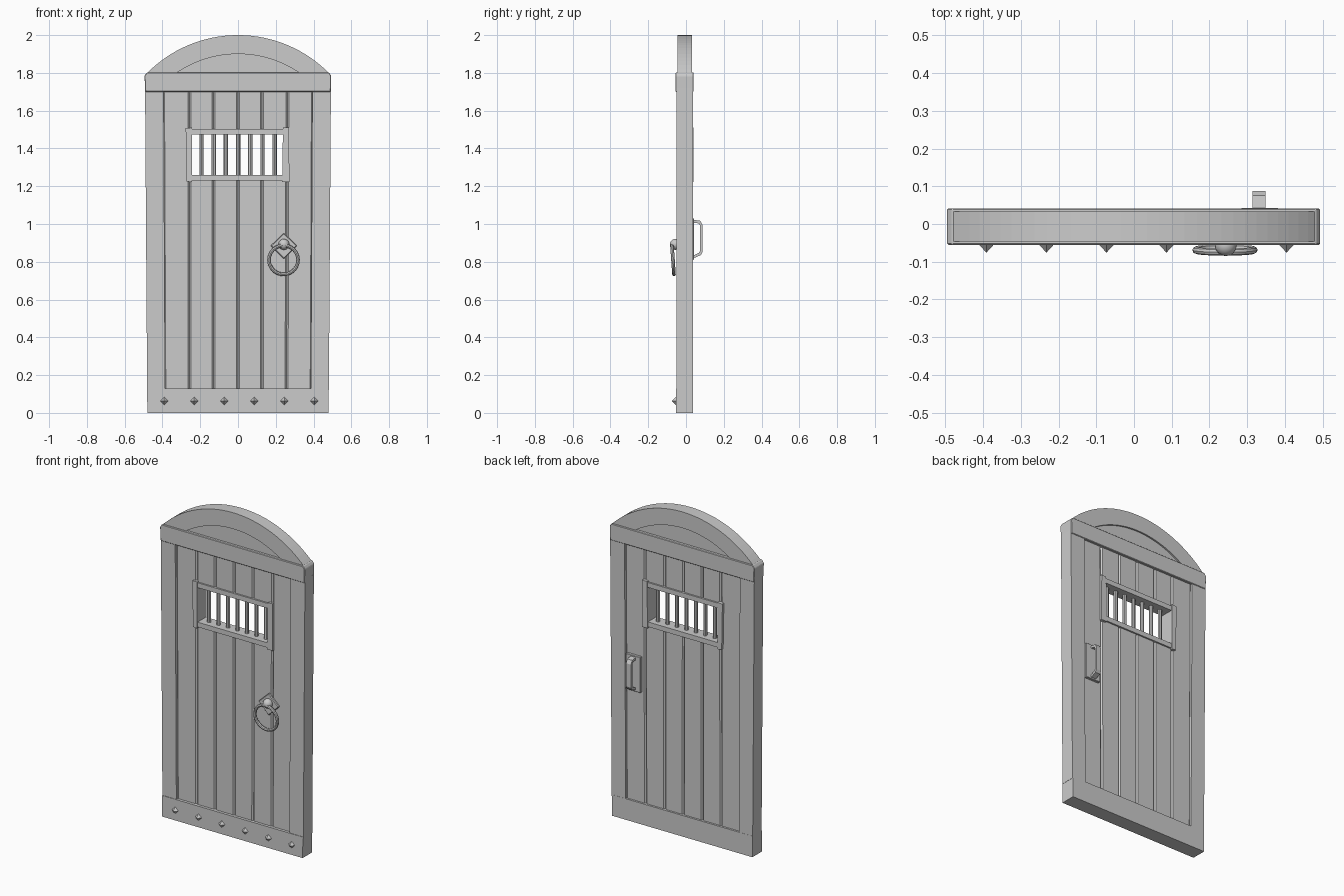
import bpy, bmesh, math
from mathutils import Matrix

if "Cube" in bpy.data.objects:
    bpy.data.objects.remove(bpy.data.objects["Cube"])


def finish(name, bm, smooth=False, bevel=0):
    bmesh.ops.recalc_face_normals(bm, faces=bm.faces)
    me = bpy.data.meshes.new(name)
    bm.to_mesh(me)
    bm.free()
    ob = bpy.data.objects.new(name, me)
    bpy.context.collection.objects.link(ob)
    if smooth:
        for p in me.polygons:
            p.use_smooth = True
    if bevel:
        m = ob.modifiers.new("bevel", 'BEVEL')
        m.width, m.segments = bevel, 1
    return ob


def prism(name, pts, y0, y1, bevel=0):
    """Extrude an x-z outline from y0 to y1."""
    bm = bmesh.new()
    f = bm.faces.new([bm.verts.new((x, y0, z)) for x, z in pts])
    r = bmesh.ops.extrude_face_region(bm, geom=[f])
    verts = [v for v in r["geom"] if isinstance(v, bmesh.types.BMVert)]
    bmesh.ops.translate(bm, verts=verts, vec=(0, y1 - y0, 0))
    return finish(name, bm, bevel=bevel)


def rect(x0, x1, z0, z1):
    return [(x0, z0), (x1, z0), (x1, z1), (x0, z1)]


# outer frame, slightly wider at the top
for s, side in ((-1, "left"), (1, "right")):
    prism(f"{side}_stile", [(s * .386, .12), (s * .481, .12), (s * .492, 1.72), (s * .394, 1.72)],
          -.05, .037)
prism("bottom_rail", [(-.48, 0), (.478, 0), (.48, .13), (-.481, .13)], -.053, .038)
prism("top_rail", [(-.491, 1.7), (.491, 1.7), (.493, 1.785), (.482, 1.802), (-.482, 1.802), (-.495, 1.785)],
      -.055, .041, .003)

# arched top: rim plus recessed infill
CZ, R_OUT, R_IN, BASE = 1.323, .677, .577, 1.795


def arc(r, n=32):
    a = math.acos((BASE - CZ) / r)
    return [(r * math.sin(-a + 2 * a * i / n), CZ + r * math.cos(-a + 2 * a * i / n))
            for i in range(n + 1)]


prism("arch_rim", arc(R_OUT) + arc(R_IN)[::-1], -.046, .033)
prism("arch_infill", arc(R_IN + .003), -.038, .023)

# planks, with the middle four interrupted by the window
lo = [-.39, -.257, -.13, 0, .127, .257, .39]
hi = [-.397, -.256, -.13, -.001, .128, .262, .397]


def plank(name, i, z0, z1):
    def at(k, z):
        return lo[k] + (hi[k] - lo[k]) * (z - .12) / 1.59
    pts = [(at(i, z0), z0), (at(i + 1, z0), z0), (at(i + 1, z1), z1), (at(i, z1), z1)]
    prism(name, pts, -.036, .026, .008)


for i in range(6):
    if i in (0, 5):
        plank(f"plank_{i}", i, .12, 1.71)
    else:
        plank(f"plank_{i}_lower", i, .12, 1.245)
        plank(f"plank_{i}_upper", i, 1.49, 1.71)

# barred window
prism("window_left", [(-.272, 1.225), (-.244, 1.222), (-.244, 1.51), (-.277, 1.508)], -.05, .041)
prism("window_right", [(.234, 1.222), (.272, 1.222), (.27, 1.512), (.238, 1.51)], -.05, .041)
prism("window_sill", rect(-.25, .25, 1.23, 1.26), -.046, .036)
prism("window_head", rect(-.25, .25, 1.473, 1.503), -.046, .036)
for i in range(7):
    bm = bmesh.new()
    bmesh.ops.create_cone(bm, cap_ends=True, segments=8, radius1=.0115, radius2=.0115, depth=.24,
                          matrix=Matrix.Translation((-.193 + i * .0645, -.005, 1.367)))
    finish(f"window_bar_{i}", bm)

# pyramid studs on the bottom rail
for i in range(6):
    bm = bmesh.new()
    bmesh.ops.create_cone(bm, cap_ends=True, segments=4, radius1=.022, radius2=0, depth=.024,
                          matrix=Matrix.Translation((-.391 + i * .159, -.064, .063)) @ Matrix.Rotation(math.pi / 2, 4, 'X'))
    finish(f"stud_{i}", bm)

# ring knocker: diamond plate, knob and hanging ring
KX = .243
prism("knocker_plate", [(KX, .815), (KX + .07, .885), (KX, .952), (KX - .07, .885)], -.05, -.034, .004)
bm = bmesh.new()
bmesh.ops.create_uvsphere(bm, u_segments=16, v_segments=10, radius=.029,
                          matrix=Matrix.Translation((KX, -.056, .892)))
finish("knocker_knob", bm, smooth=True)
bpy.ops.mesh.primitive_torus_add(major_radius=.077, minor_radius=.0095, major_segments=24, minor_segments=8,
                                 location=(KX - .002, -.069, .81), rotation=(math.radians(94), 0, 0))
ring = bpy.context.object
ring.name = "knocker_ring"
bpy.ops.object.shade_smooth_by_angle()

# back pull handle: plate and bent strap
prism("handle_plate", rect(.283, .383, .81, 1.03), .02, .042, .002)
path = [(.03, 1.022), (.068, 1.017), (.08, .995), (.08, .852), (.07, .835), (.03, .818)]
inner = [(.03, 1.007), (.06, 1.003), (.067, .99), (.067, .857), (.06, .848), (.03, .833)]
strap = prism("pull_handle", path + inner[::-1], .314, .348)
# swap x and y so the strap profile lies in the y-z plane
for v in strap.data.vertices:
    v.co.x, v.co.y = v.co.y, v.co.x + .008
strap.data.flip_normals()
